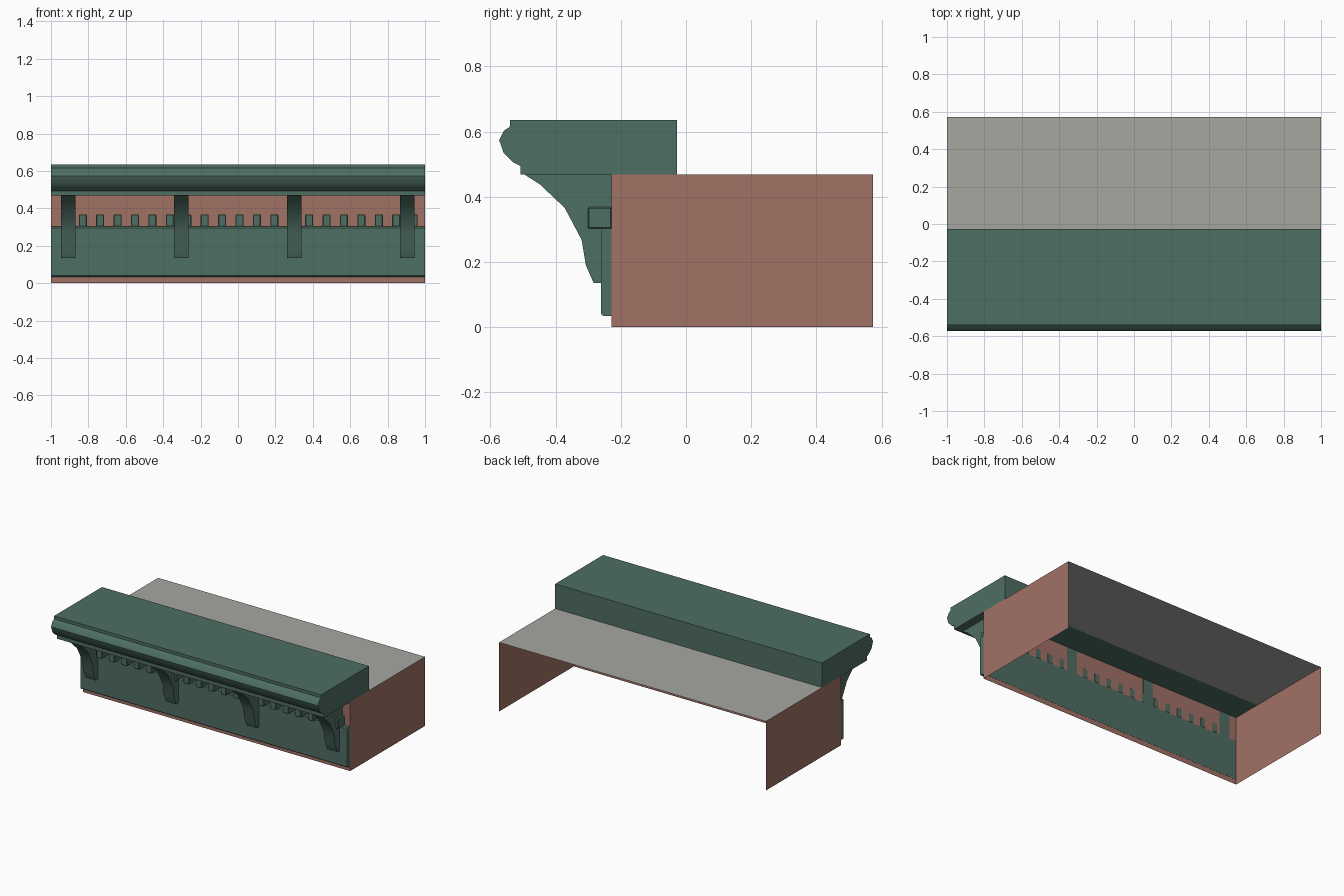
import bpy, bmesh

if "Cube" in bpy.data.objects:
    bpy.data.objects.remove(bpy.data.objects["Cube"])


def material(name, rgb):
    m = bpy.data.materials.new(name)
    m.diffuse_color = (*rgb, 1)
    m.use_nodes = True
    m.node_tree.nodes["Principled BSDF"].inputs["Base Color"].default_value = m.diffuse_color
    return m


GREEN = material("green paint", (0.076, 0.158, 0.124))
BRICK = material("brick red", (0.355, 0.166, 0.131))
GREY = material("roof grey", (0.385, 0.385, 0.355))

WALL_Y, BACK_Y = -0.228, 0.573
ROOF_Z = 0.468
TRIM_BACK = WALL_Y + 0.001   # trim passes just through the thin wall


def make(name, bm, mat, smooth=None):
    me = bpy.data.meshes.new(name)
    bm.to_mesh(me)
    bm.free()
    ob = bpy.data.objects.new(name, me)
    bpy.context.collection.objects.link(ob)
    me.materials.append(mat)
    if smooth:
        bpy.context.view_layer.objects.active = ob
        ob.select_set(True)
        bpy.ops.object.shade_smooth_by_angle(angle=smooth)
        ob.select_set(False)
    return ob


def sheet(name, corners, mat):
    bm = bmesh.new()
    bm.faces.new([bm.verts.new(c) for c in corners])
    make(name, bm, mat)


def extrude_x(name, profile, x0, x1, mat, smooth=None):
    """Sweep a (y, z) profile along x."""
    bm = bmesh.new()
    face = bm.faces.new([bm.verts.new((x0, y, z)) for y, z in profile])
    ext = bmesh.ops.extrude_face_region(bm, geom=[face])
    verts = [g for g in ext["geom"] if isinstance(g, bmesh.types.BMVert)]
    bmesh.ops.translate(bm, verts=verts, vec=(x1 - x0, 0, 0))
    bmesh.ops.recalc_face_normals(bm, faces=bm.faces)
    return make(name, bm, mat, smooth)


# Thin walls and flat roof, open at the back and bottom
sheet("front_wall", [(-1, WALL_Y, 0), (1, WALL_Y, 0),
                     (1, WALL_Y, ROOF_Z), (-1, WALL_Y, ROOF_Z)], BRICK)
sheet("right_wall", [(1, WALL_Y, 0), (1, BACK_Y, 0),
                     (1, BACK_Y, ROOF_Z), (1, WALL_Y, ROOF_Z)], BRICK)
sheet("left_wall", [(-1, BACK_Y, 0), (-1, WALL_Y, 0),
                    (-1, WALL_Y, ROOF_Z), (-1, BACK_Y, ROOF_Z)], BRICK)
sheet("roof", [(-1, -0.028, ROOF_Z), (1, -0.028, ROOF_Z),
               (1, BACK_Y, ROOF_Z), (-1, BACK_Y, ROOF_Z)], GREY)

# Cornice with rounded front moulding
cornice = [(-0.028, ROOF_Z), (-0.028, 0.635), (-0.54, 0.635), (-0.54, 0.615),
           (-0.559, 0.602), (-0.573, 0.574), (-0.559, 0.534), (-0.531, 0.506),
           (-0.507, 0.494), (-0.507, ROOF_Z)]
extrude_x("cornice", cornice, -1, 1, GREEN, 0.75)

# Fascia board with eased front edges
b = 0.006
board = [(TRIM_BACK, 0.034), (TRIM_BACK, 0.302), (-0.26 + b, 0.302),
         (-0.26, 0.302 - b), (-0.26, 0.034 + b), (-0.26 + b, 0.034)]
extrude_x("fascia_board", board, -1, 1, GREEN)

# Curved brackets under the cornice
bracket = [(TRIM_BACK, ROOF_Z), (-0.495, ROOF_Z), (-0.448, 0.438),
           (-0.372, 0.366), (-0.32, 0.268), (-0.307, 0.19),
           (-0.283, 0.135), (TRIM_BACK, 0.135)]
for i in range(4):
    x = -0.907 + i * 0.604
    extrude_x(f"bracket_{i + 1}", bracket, x - 0.0385, x + 0.0385, GREEN, 0.6)

# Row of dentil blocks
for i in range(21):
    x = -0.923 + i * 0.0931
    block = [(TRIM_BACK, 0.302), (TRIM_BACK, 0.368), (-0.301, 0.368), (-0.301, 0.302)]
    ob = extrude_x(f"dentil_{i + 1}", block, x - 0.0215, x + 0.0215, GREEN)
    bev = ob.modifiers.new("eased_edges", 'BEVEL')
    bev.width = 0.004
    bev.segments = 1
